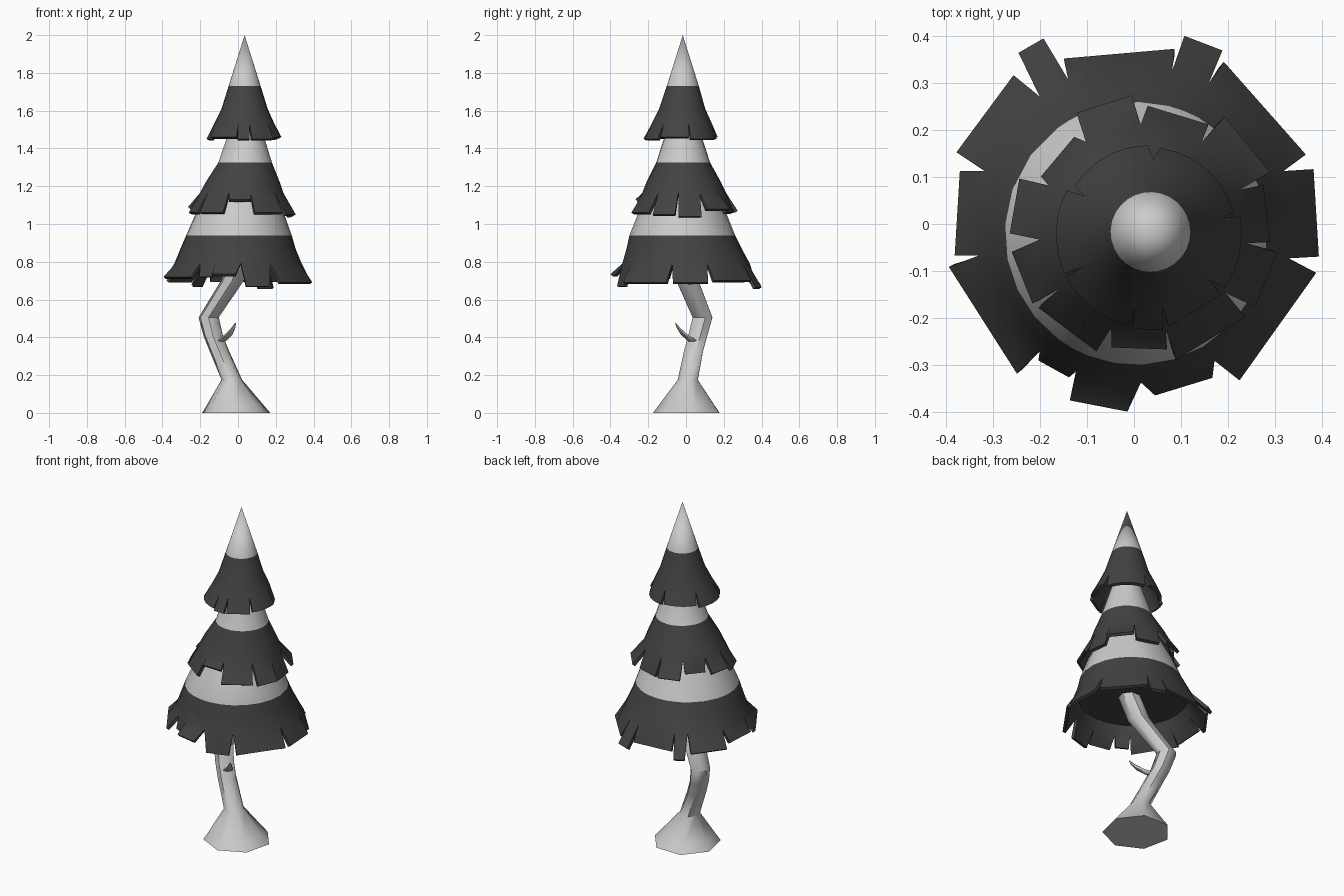
import bpy, bmesh, math

if "Cube" in bpy.data.objects:
    bpy.data.objects.remove(bpy.data.objects["Cube"])

def material(name, v):
    m = bpy.data.materials.new(name)
    m.diffuse_color = (v, v, v, 1)
    m.use_nodes = True
    m.node_tree.nodes["Principled BSDF"].inputs["Base Color"].default_value = m.diffuse_color
    return m

PALE = material("pale grey", 0.6)
DARK = material("dark grey", 0.055)

def finish(bm, name, mats, angle=40, solid=0):
    bmesh.ops.remove_doubles(bm, verts=bm.verts, dist=0.0005)
    bmesh.ops.recalc_face_normals(bm, faces=bm.faces)
    me = bpy.data.meshes.new(name)
    bm.to_mesh(me)
    bm.free()
    ob = bpy.data.objects.new(name, me)
    bpy.context.collection.objects.link(ob)
    for m in mats:
        me.materials.append(m)
    bpy.ops.object.select_all(action='DESELECT')
    bpy.context.view_layer.objects.active = ob
    ob.select_set(True)
    if solid:
        mod = ob.modifiers.new("thickness", 'SOLIDIFY')
        mod.thickness = solid
        mod.offset = -1
        bpy.ops.object.modifier_apply(modifier=mod.name)
    bpy.ops.object.shade_smooth_by_angle(angle=math.radians(angle))
    return ob

def polar(cx, cy, z, r, deg):
    a = math.radians(deg)
    return (cx + r * math.cos(a), cy + r * math.sin(a), z)

def loft(name, rings, n, mat, turn=0):
    """Tube through horizontal rings (x, y, z, radius)."""
    bm = bmesh.new()
    rows = [[bm.verts.new(polar(x, y, z, r, turn + 360 * i / n)) for i in range(n)]
            for x, y, z, r in rings]
    for lo, hi in zip(rows, rows[1:]):
        for i in range(n):
            j = (i + 1) % n
            bm.faces.new((lo[i], lo[j], hi[j], hi[i]))
    bm.faces.new(rows[0][::-1])
    bm.faces.new(rows[-1])
    return finish(bm, name, [mat], 50)

def tier(name, rings, band, flaps):
    """Cone shell (x, y, z, r rings, top to slit root) ending in separate flaps.
    Flaps are (start angle, end angle, radius, tip height)."""
    bm = bmesh.new()
    cx, cy = rings[-1][:2]
    n = len(flaps)
    starts = []
    for i, f in enumerate(flaps):
        prev = flaps[i - 1][1] - (360 if i == 0 else 0)
        starts.append((prev + f[0]) / 2)
    starts.append(starts[0] + 360)
    for i, (a0, a1, r, zt) in enumerate(flaps):
        k = max(2, round((a1 - a0) / 12))
        p0, p1 = polar(cx, cy, zt, r, a0), polar(cx, cy, zt, r, a1)
        cols = []
        for j in range(k + 1):
            t = j / k
            a = starts[i] + (starts[i + 1] - starts[i]) * t
            col = [polar(*ring, a) for ring in rings]
            if a1 - a0 > 43:
                col.append(polar(cx, cy, zt, r, a0 + (a1 - a0) * t))
            else:  # straight cut edge
                col.append(tuple(u + (v - u) * t for u, v in zip(p0, p1)))
            cols.append([bm.verts.new(p) for p in col])
        for c, d in zip(cols, cols[1:]):
            for q in range(len(c) - 1):
                if rings[0][3] == 0 and q == 0:
                    f = bm.faces.new((c[0], c[1], d[1]))
                else:
                    f = bm.faces.new((c[q], c[q + 1], d[q + 1], d[q]))
                f.material_index = 0 if f.calc_center_median().z > band else 1
    # merge the columns above the slits; the tips never touch
    return finish(bm, name, [PALE, DARK], 40, 0.018)

# top tier
tier("top_tier",
     [(.035, -.017, 2.0, 0), (.035, -.017, 1.73, .085),
      (.035, -.02, 1.61, .122), (.033, -.022, 1.53, .16)], 1.73,
     [(15, 83, .185, 1.45), (91, 147, .19, 1.46), (152, 205, .20, 1.45),
      (207, 258, .20, 1.46), (260, 278, .205, 1.45), (282, 320, .20, 1.45),
      (325, 371, .197, 1.46)])

# middle tier
tier("middle_tier",
     [(.04, -.015, 1.58, .06), (.04, -.015, 1.45, .102), (.038, -.015, 1.325, .143),
      (.025, -.012, 1.22, .198), (.02, -.01, 1.165, .222)], 1.325,
     [(-6, 20, .272, 1.04), (24, 54, .295, 1.08), (58, 88, .262, 1.06),
      (95, 120, .285, 1.07), (127, 153, .245, 1.09), (158, 182, .285, 1.09),
      (190, 214, .285, 1.06), (217, 249, .28, 1.06), (255, 281, .262, 1.13),
      (284, 319, .288, 1.06), (325, 350, .29, 1.05)])

# bottom tier
tier("bottom_tier",
     [(.02, -.02, 1.26, .13), (.01, -.02, 1.06, .232), (.005, -.02, .94, .28),
      (0, -.01, .87, .305), (0, 0, .79, .338)], .94,
     [(-10, 17, .40, .69), (22, 61, .395, .70), (63, 75, .415, .665),
      (77, 113, .383, .70), (116, 124, .44, .68), (129, 158, .408, .70),
      (163, 190, .388, .72), (193, 232, .405, .72), (235, 247, .355, .72),
      (250, 268, .40, .735), (277, 297, .368, .67), (304, 345, .402, .69)])

# dark ceiling inside the bottom tier
bm = bmesh.new()
bmesh.ops.create_circle(bm, cap_ends=True, segments=24, radius=.30)
bmesh.ops.translate(bm, verts=bm.verts, vec=(0, -.01, .84))
finish(bm, "tier_underside", [DARK])

# crooked trunk with flared foot
loft("trunk",
     [(-.01, .01, 0, .185), (-.015, .01, .04, .155), (-.033, .012, .175, .056),
      (-.10, .043, .33, .053), (-.132, .065, .41, .053), (-.155, .09, .505, .055),
      (-.03, .01, .70, .062), (.03, -.02, .87, .06)], 7, PALE, 12)

# broken twig
loft("twig",
     [(-.125, .06, .365, .03), (-.085, .03, .385, .028), (-.05, -.01, .415, .021),
      (-.025, -.04, .45, .011), (-.014, -.055, .475, .003)], 6, PALE)
